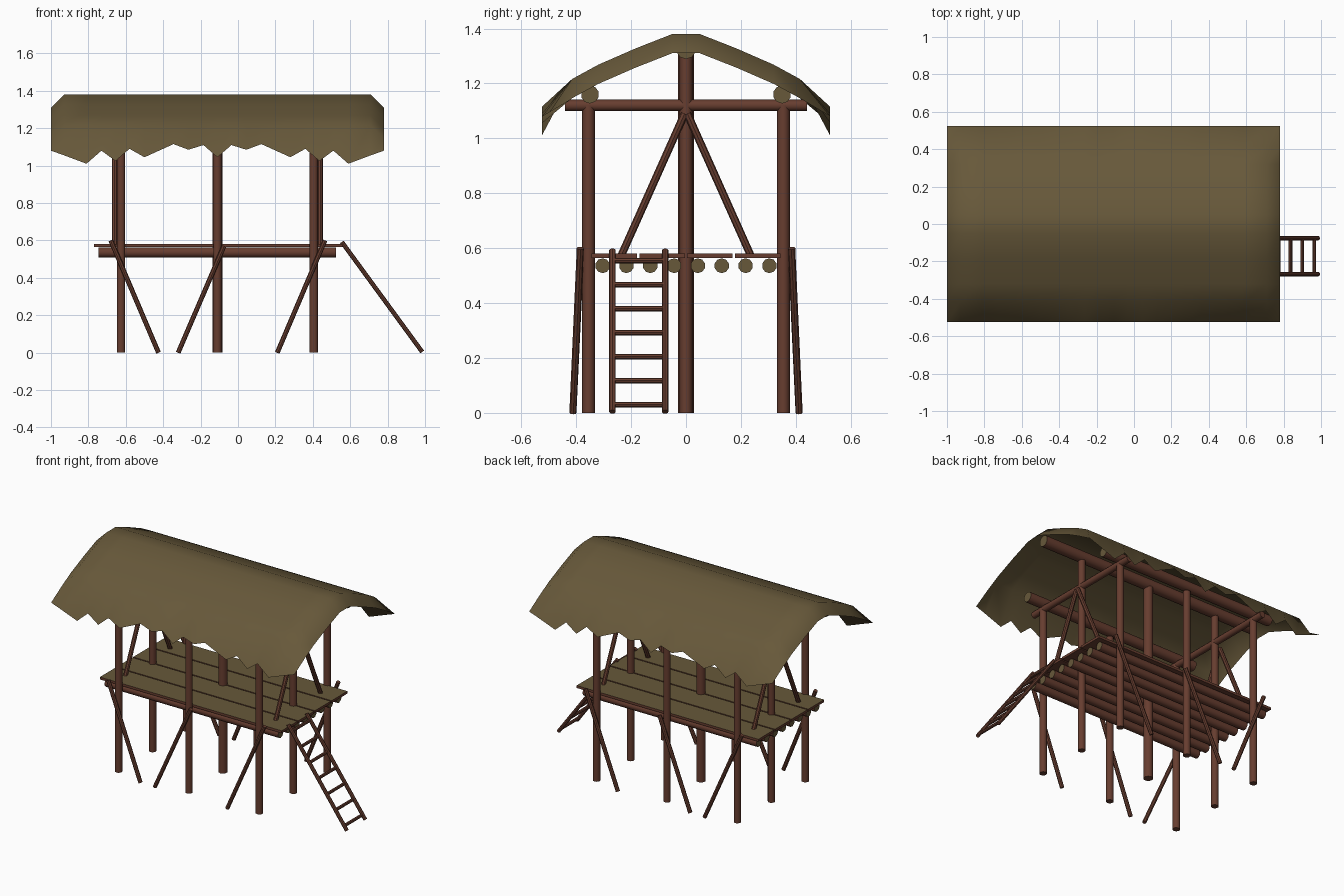
import bpy, bmesh, math
from mathutils import Vector

if "Cube" in bpy.data.objects:
    bpy.data.objects.remove(bpy.data.objects["Cube"])

def mat(name, col):
    m = bpy.data.materials.new(name)
    m.diffuse_color = (*col, 1)
    m.use_nodes = True
    m.node_tree.nodes["Principled BSDF"].inputs["Base Color"].default_value = m.diffuse_color
    return m

THATCH = mat("olive thatch", (0.135, 0.098, 0.042))
WOOD = mat("red brown wood", (0.135, 0.047, 0.029))
CX = -0.11                      # hut centre line along x
FRAMES = (CX - 0.515, CX, CX + 0.515)

def finish(name, bm, mats, angle=40):
    bmesh.ops.recalc_face_normals(bm, faces=bm.faces)
    me = bpy.data.meshes.new(name)
    bm.to_mesh(me)
    bm.free()
    ob = bpy.data.objects.new(name, me)
    bpy.context.collection.objects.link(ob)
    for m in mats:
        me.materials.append(m)
    bpy.ops.object.select_all(action='DESELECT')
    ob.select_set(True)
    bpy.context.view_layer.objects.active = ob
    bpy.ops.object.shade_smooth_by_angle(angle=math.radians(angle))
    return ob

def pole(name, a, b, r, sides=10, cut_ends=False):
    """Round log from a to b; cut_ends gives olive end grain."""
    a, b = Vector(a), Vector(b)
    d = b - a
    bm = bmesh.new()
    bmesh.ops.create_cone(bm, cap_ends=True, segments=sides, radius1=r, radius2=r, depth=d.length)
    if cut_ends:
        for f in bm.faces:
            f.material_index = 1 if abs(f.normal.z) > 0.9 else 0
    rot = d.to_track_quat('Z', 'Y').to_matrix()
    for v in bm.verts:
        v.co = rot @ v.co + (a + b) / 2
    return finish(name, bm, [WOOD, THATCH])

# Thatched roof: arched sheet with drooping ends and ragged eaves
eave = [(0, 1.045), (.075, 1.11), (.155, 1.085), (.235, 1.115), (.39, 1.045), (.47, 1.09),
        (.545, 1.025), (.62, 1.08), (.70, 1.01), (.82, 1.055), (.89, 1.08)]
stations = [(-u, z) for u, z in reversed(eave[1:])] + eave
half = [(.05, 1.38), (.185, 1.327), (.32, 1.268), (.415, 1.216)]
bm = bmesh.new()
rows = []
for u, ez in stations:
    drop = 0.07 if abs(u) > 0.85 else 0
    right = [(y, z - drop) for y, z in half] + [(.525, ez)]
    prof = [(-y, z) for y, z in reversed(right)] + right
    rows.append([bm.verts.new((CX + u, y, z)) for y, z in prof])
for r0, r1 in zip(rows, rows[1:]):
    for i in range(len(r0) - 1):
        bm.faces.new((r0[i], r1[i], r1[i + 1], r0[i + 1]))
roof = finish("thatched_roof", bm, [THATCH], 60)
if sum(p.normal.z for p in roof.data.polygons) < 0:
    roof.data.flip_normals()

# Posts
for x in FRAMES:
    for y in (-0.355, 0.355):
        pole("side_post", (x, y, 0), (x, y, 1.12), 0.023)
    pole("centre_post", (x, 0, 0), (x, 0, 1.31), 0.029 if x == CX else 0.023)

# Roof logs
pole("ridge_log", (CX - .81, 0, 1.325), (CX + .81, 0, 1.325), 0.036, cut_ends=True)
for y in (-0.35, 0.35):
    pole("eave_log", (CX - .64, y, 1.16), (CX + .64, y, 1.16), 0.033, cut_ends=True)

# End frames: tie beams and slanted braces
for s in (-1, 1):
    x = CX + s * 0.515
    pole("tie_beam", (x, -0.44, 1.12), (x, 0.44, 1.12), 0.021)
    for t in (-1, 1):
        pole("end_brace", (x + s * 0.035, t * 0.005, 1.09), (x + s * 0.035, t * 0.235, 0.575), 0.014, 8)

# Floor joists
for i in range(8):
    y = (i - 3.5) * 0.0868
    pole("floor_joist", (-0.745, y, 0.536), (0.525, y, 0.536), 0.027, cut_ends=True)

# Floor boards: olive tops, brown edges
for i in range(4):
    y = (i - 1.5) * 0.174
    bm = bmesh.new()
    bmesh.ops.create_cube(bm, size=1)
    for v in bm.verts:
        v.co = Vector((v.co.x * 1.33 - 0.105, v.co.y * 0.165 + y, v.co.z * 0.016 + 0.572))
    bm.normal_update()
    for f in bm.faces:
        f.material_index = 1 if f.normal.z > 0.5 else 0
    finish("floor_board", bm, [WOOD, THATCH])

# Leaning props along both long sides
for s in (-1, 1):
    for x0, z0, x1 in ((-0.68, 0.6, -0.425), (-0.075, 0.57, -0.32), (0.465, 0.6, 0.21)):
        pole("leaning_prop", (x0, s * 0.385, z0), (x1, s * 0.412, 0), 0.013, 8)

# Ladder
for y in (-0.268, -0.076):
    pole("ladder_rail", (0.555, y, 0.592), (0.985, y, 0.004), 0.012, 8)
for i in range(7):
    z = 0.03 + i * 0.0875
    x = 0.985 - 0.43 * z / 0.592
    pole("ladder_rung", (x, -0.268, z), (x, -0.076, z), 0.01, 8)
